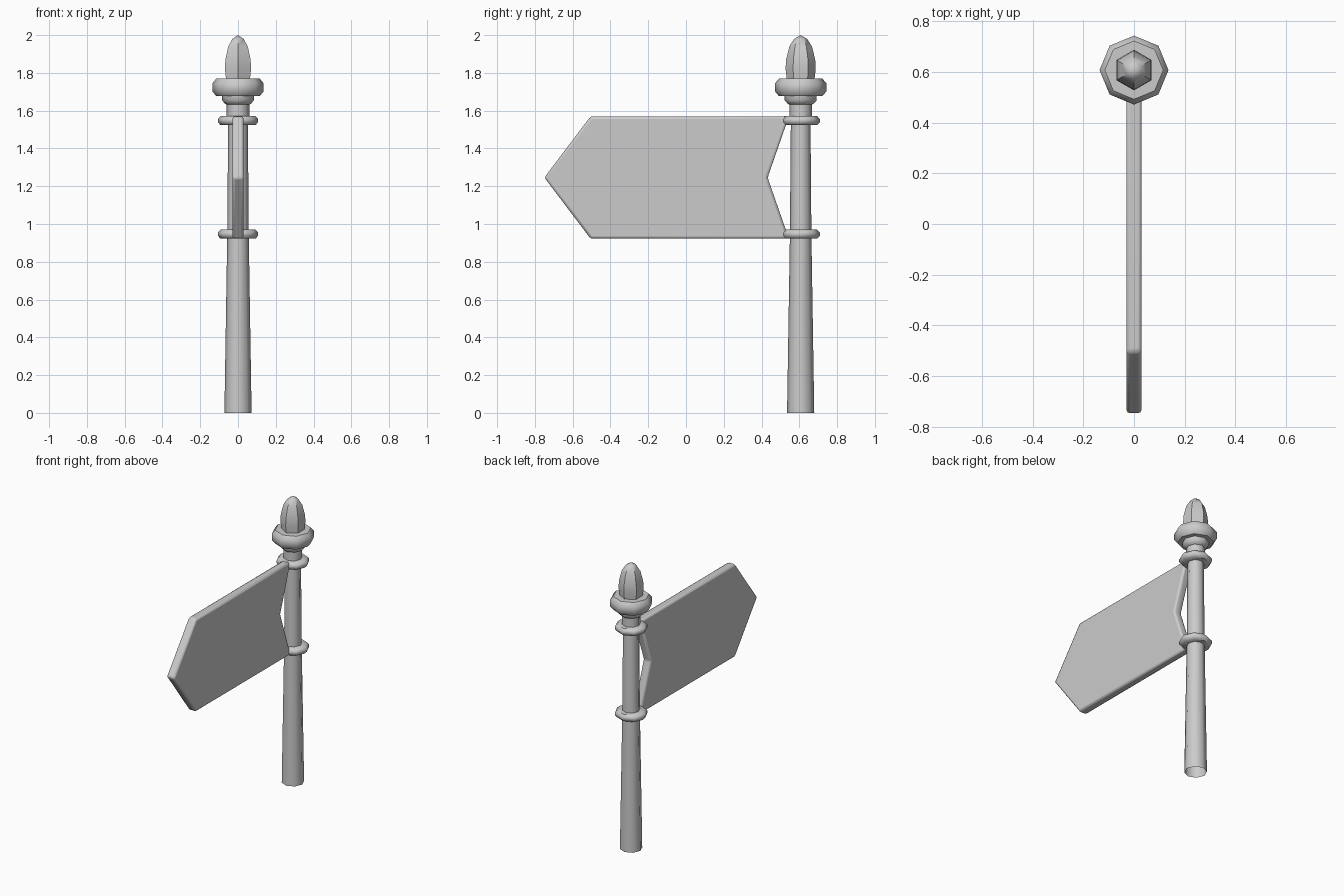
import bpy, bmesh, math

if "Cube" in bpy.data.objects:
    bpy.data.objects.remove(bpy.data.objects["Cube"])

POST_Y = 0.607


def finish(name, bm, angle):
    bmesh.ops.recalc_face_normals(bm, faces=bm.faces)
    mesh = bpy.data.meshes.new(name)
    bm.to_mesh(mesh)
    bm.free()
    ob = bpy.data.objects.new(name, mesh)
    bpy.context.collection.objects.link(ob)
    bpy.ops.object.select_all(action='DESELECT')
    ob.select_set(True)
    bpy.context.view_layer.objects.active = ob
    bpy.ops.object.shade_smooth_by_angle(angle=math.radians(angle))
    return ob


def lathe(name, profile, sides, turn=0.0, closed=False, y_scale=1.0):
    """Spin (radius, z) points around the post axis."""
    bm = bmesh.new()
    rings = []
    for r, z in profile:
        if r == 0:
            rings.append([bm.verts.new((0, POST_Y, z))] * sides)
            continue
        ring = []
        for i in range(sides):
            a = turn + math.tau * i / sides
            ring.append(bm.verts.new((r * math.cos(a), POST_Y + y_scale * r * math.sin(a), z)))
        rings.append(ring)
    pairs = list(zip(rings, rings[1:]))
    if closed:
        pairs.append((rings[-1], rings[0]))
    for lo, hi in pairs:
        for i in range(sides):
            j = (i + 1) % sides
            bm.faces.new(dict.fromkeys((lo[i], lo[j], hi[j], hi[i])))
    return finish(name, bm, 50)


# Tapered post, open at the foot
lathe("post", [(0.072, 0), (0.057, 0.94), (0.052, 1.55), (0.05, 1.66)], 8)

# Bracket rings holding the sign
for name, z in (("lower_ring", 0.946), ("upper_ring", 1.547)):
    lathe(name, [(0.045, z - 0.024), (0.092, z - 0.024), (0.107, z - 0.008),
                 (0.107, z + 0.008), (0.092, z + 0.024), (0.045, z + 0.024)],
          8, closed=True, y_scale=0.95)

# Neck and wide collar under the finial
lathe("neck", [(0.05, 1.57), (0.06, 1.572), (0.06, 1.632), (0.068, 1.636),
               (0.085, 1.655), (0.085, 1.685), (0, 1.685)], 8)
lathe("collar", [(0, 1.677), (0.115, 1.677), (0.136, 1.702), (0.136, 1.745),
                 (0.115, 1.77), (0, 1.77)], 8)

# Six-sided bud finial
lathe("finial", [(0, 1.76), (0.073, 1.765), (0.08, 1.82), (0.077, 1.87), (0.06, 1.94),
                 (0.034, 1.98), (0, 2.0)], 6, turn=math.pi / 2)

# Arrow-shaped sign board with rounded edges
outline = [(-0.75, 1.246), (-0.505, 0.922), (0.545, 0.922),
           (0.432, 1.246), (0.545, 1.57), (-0.505, 1.57)]
bm = bmesh.new()
face = bm.faces.new([bm.verts.new((-0.03, y, z)) for y, z in outline])
ext = bmesh.ops.extrude_face_region(bm, geom=[face])
bmesh.ops.translate(bm, vec=(0.06, 0, 0),
                    verts=[g for g in ext["geom"] if isinstance(g, bmesh.types.BMVert)])
sign = finish("sign_board", bm, 40)
bevel = sign.modifiers.new("rounded_edges", 'BEVEL')
bevel.width = 0.013
bevel.segments = 2
bevel.limit_method = 'ANGLE'
bevel.angle_limit = math.radians(30)
